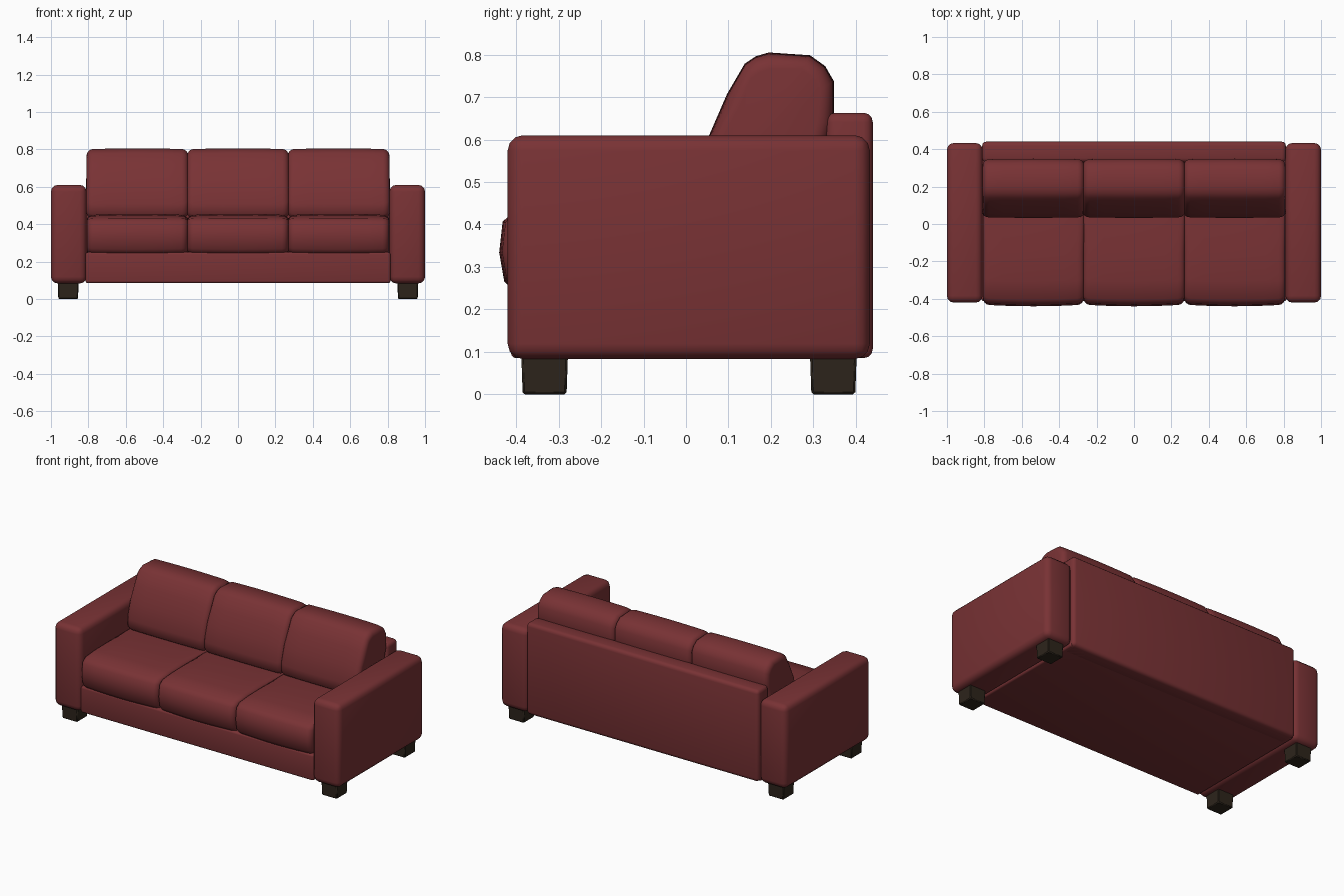
import bpy, bmesh, math
from mathutils import Vector

if "Cube" in bpy.data.objects:
    bpy.data.objects.remove(bpy.data.objects["Cube"], do_unlink=True)


def material(name, rgb):
    m = bpy.data.materials.new(name)
    m.use_nodes = True
    m.diffuse_color = (*rgb, 1)
    bsdf = m.node_tree.nodes["Principled BSDF"]
    bsdf.inputs["Base Color"].default_value = (*rgb, 1)
    bsdf.inputs["Roughness"].default_value = 0.7
    return m


LEATHER = material("red leather", (0.19, 0.032, 0.035))
WOOD = material("dark wood", (0.026, 0.018, 0.011))


def finish(name, bm, mat, angle=40):
    bmesh.ops.recalc_face_normals(bm, faces=bm.faces)
    mesh = bpy.data.meshes.new(name)
    bm.to_mesh(mesh)
    bm.free()
    mesh.materials.append(mat)
    ob = bpy.data.objects.new(name, mesh)
    bpy.context.collection.objects.link(ob)
    bpy.ops.object.select_all(action='DESELECT')
    ob.select_set(True)
    bpy.context.view_layer.objects.active = ob
    bpy.ops.object.shade_smooth_by_angle(angle=math.radians(angle))
    return ob


def box(name, lo, hi, mat, bevel, segments=3, taper=1.0):
    """Rounded box between two corners; taper shrinks the bottom."""
    lo, hi = Vector(lo), Vector(hi)
    mid, size = (lo + hi) / 2, hi - lo
    bm = bmesh.new()
    bmesh.ops.create_cube(bm, size=1)
    for v in bm.verts:
        k = taper if v.co.z < 0 else 1
        v.co = mid + Vector((v.co.x * size.x * k, v.co.y * size.y * k, v.co.z * size.z))
    bmesh.ops.bevel(bm, geom=bm.edges[:], offset=bevel, segments=segments,
                    profile=0.5, affect='EDGES')
    return finish(name, bm, mat)


def cushion(name, x, half, profile, crown):
    """Loft a side profile (y, z) across x with rounded ends and a soft crown."""
    cy = sum(p[0] for p in profile) / len(profile)
    cz = sum(p[1] for p in profile) / len(profile)
    radius = 0.035
    stations = []
    for i in range(5):
        a = math.pi / 2 * i / 4
        stations.append((-half + radius * (1 - math.sin(a)), radius * (1 - math.cos(a))))
    stations = [(s, radius - d) for s, d in
                ((-half + radius * (1 - math.cos(math.pi / 8 * i)),
                  radius * math.sin(math.pi / 8 * i)) for i in range(5))]
    middle = [(half * k, 0) for k in (-0.6, -0.3, 0, 0.3, 0.6)]
    stations += middle + [(-s, d) for s, d in reversed(stations)]
    bm = bmesh.new()
    rings = []
    for s, inset in stations:
        swell = crown * (1 - (s / half) ** 2)
        ring = []
        for y, z in profile:
            out = Vector((y - cy, z - cz))
            out += out.normalized() * (swell - inset)
            ring.append(bm.verts.new((x + s, cy + out.x, cz + out.y)))
        rings.append(ring)
    n = len(profile)
    for a, b in zip(rings, rings[1:]):
        for i in range(n):
            bm.faces.new((a[i], a[(i + 1) % n], b[(i + 1) % n], b[i]))
    bm.faces.new(rings[0])
    bm.faces.new(rings[-1])
    return finish(name, bm, LEATHER, 50)


# Frame between the arms
box("base", (-0.815, -0.412, 0.085), (0.815, 0.42, 0.25), LEATHER, 0.012)
box("back_panel", (-0.812, 0.33, 0.085), (0.812, 0.44, 0.663), LEATHER, 0.022)

# Arms and feet, mirrored
for side, s in (("left", 1), ("right", -1)):
    xs = sorted((0.81 * s, 1.0 * s))
    box(side + "_arm", (xs[0], -0.42, 0.083), (xs[1], 0.433, 0.61), LEATHER, 0.036)
    for end, y in (("front", -0.333), ("back", 0.347)):
        box(f"{side}_{end}_foot", (0.908 * s - 0.056, y - 0.055, 0),
            (0.908 * s + 0.056, y + 0.055, 0.095), WOOD, 0.005, 1, 0.94)

# Side profiles of the cushions
SEAT = [(-0.395, 0.242), (-0.42, 0.27), (-0.431, 0.335), (-0.423, 0.405), (-0.395, 0.43),
        (-0.3, 0.443), (-0.15, 0.448), (0.05, 0.44), (0.25, 0.43), (0.25, 0.242)]
BACK = [(0.06, 0.432), (0.036, 0.455), (0.036, 0.51), (0.058, 0.61), (0.1, 0.705),
        (0.14, 0.775), (0.165, 0.792), (0.195, 0.801), (0.29, 0.795), (0.325, 0.77),
        (0.345, 0.735), (0.345, 0.64), (0.325, 0.57), (0.325, 0.432)]

# Three seats and three back cushions
for place, x in (("right", -0.538), ("middle", 0), ("left", 0.538)):
    cushion(place + "_seat_cushion", x, 0.27, SEAT, 0.009)
    cushion(place + "_back_cushion", x, 0.272, BACK, 0.004)
